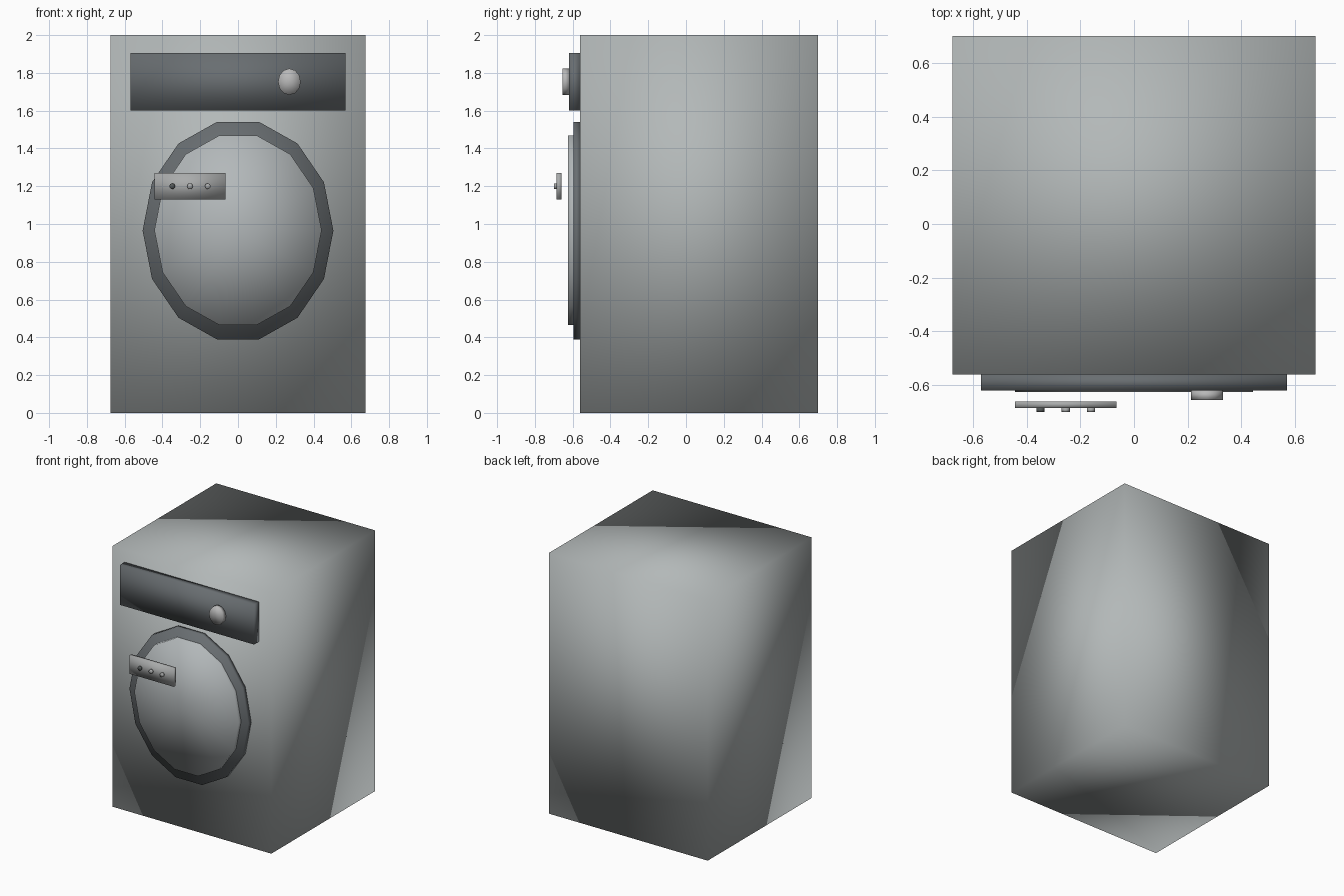
import bpy
import bmesh
from math import cos, sin, tau

cube = bpy.data.objects.get("Cube")
if cube:
    bpy.data.objects.remove(cube, do_unlink=True)


def material(name, r, g, b):
    mat = bpy.data.materials.new(name)
    mat.use_nodes = True
    mat.diffuse_color = (r, g, b, 1)
    mat.node_tree.nodes["Principled BSDF"].inputs["Base Color"].default_value = (r, g, b, 1)
    return mat


def finish(name, bm, mat):
    """Turn a bmesh into a smooth shaded object."""
    bmesh.ops.recalc_face_normals(bm, faces=bm.faces)
    mesh = bpy.data.meshes.new(name)
    bm.to_mesh(mesh)
    bm.free()
    for face in mesh.polygons:
        face.use_smooth = True
    mesh.materials.append(mat)
    obj = bpy.data.objects.new(name, mesh)
    bpy.context.collection.objects.link(obj)
    return obj


def box(name, x, y, z, mat):
    """Box from (low, high) ranges on each axis."""
    bm = bmesh.new()
    bmesh.ops.create_cube(bm, size=1)
    for v in bm.verts:
        v.co = [lo + (c + 0.5) * (hi - lo) for c, (lo, hi) in zip(v.co, (x, y, z))]
    return finish(name, bm, mat)


def disc(name, cx, cz, rx, rz, y, sides, mat):
    """Elliptical prism along y with fan caps."""
    bm = bmesh.new()
    rings, hubs = [], []
    for depth in y:
        rings.append([bm.verts.new((cx + rx * cos(tau * i / sides), depth,
                                    cz + rz * sin(tau * i / sides)))
                      for i in range(sides)])
        hubs.append(bm.verts.new((cx, depth, cz)))
    for i in range(sides):
        j = (i + 1) % sides
        bm.faces.new((rings[0][i], rings[0][j], rings[1][j], rings[1][i]))
        for ring, hub in zip(rings, hubs):
            bm.faces.new((ring[i], ring[j], hub))
    return finish(name, bm, mat)


body_grey = material("body grey", 0.45, 0.48, 0.48)
dark_slate = material("dark slate", 0.14, 0.155, 0.165)
door_grey = material("door grey", 0.45, 0.48, 0.49)
knob_grey = material("knob grey", 0.48, 0.48, 0.48)
plate_grey = material("plate grey", 0.40, 0.41, 0.41)
button_dark = material("button dark", 0.09, 0.10, 0.10)

# Cabinet and control panel
box("cabinet", (-0.675, 0.675), (-0.56, 0.70), (0, 2), body_grey)
box("control_panel", (-0.57, 0.57), (-0.62, -0.56), (1.60, 1.905), dark_slate)
disc("control_knob", 0.272, 1.753, 0.06, 0.07, (-0.655, -0.62), 12, knob_grey)

# Round door with its rim
disc("door_rim", 0, 0.965, 0.505, 0.59, (-0.595, -0.56), 14, dark_slate)
disc("door_panel", 0, 0.967, 0.443, 0.515, (-0.625, -0.56), 14, door_grey)

# Floating button plate with a row of buttons
box("button_plate", (-0.443, -0.065), (-0.685, -0.66), (1.13, 1.27), plate_grey)
for i, mat in enumerate((button_dark, plate_grey, plate_grey)):
    disc(f"button_{i + 1}", -0.348 + 0.094 * i, 1.2, 0.015, 0.016,
         (-0.70, -0.685), 10, mat)
